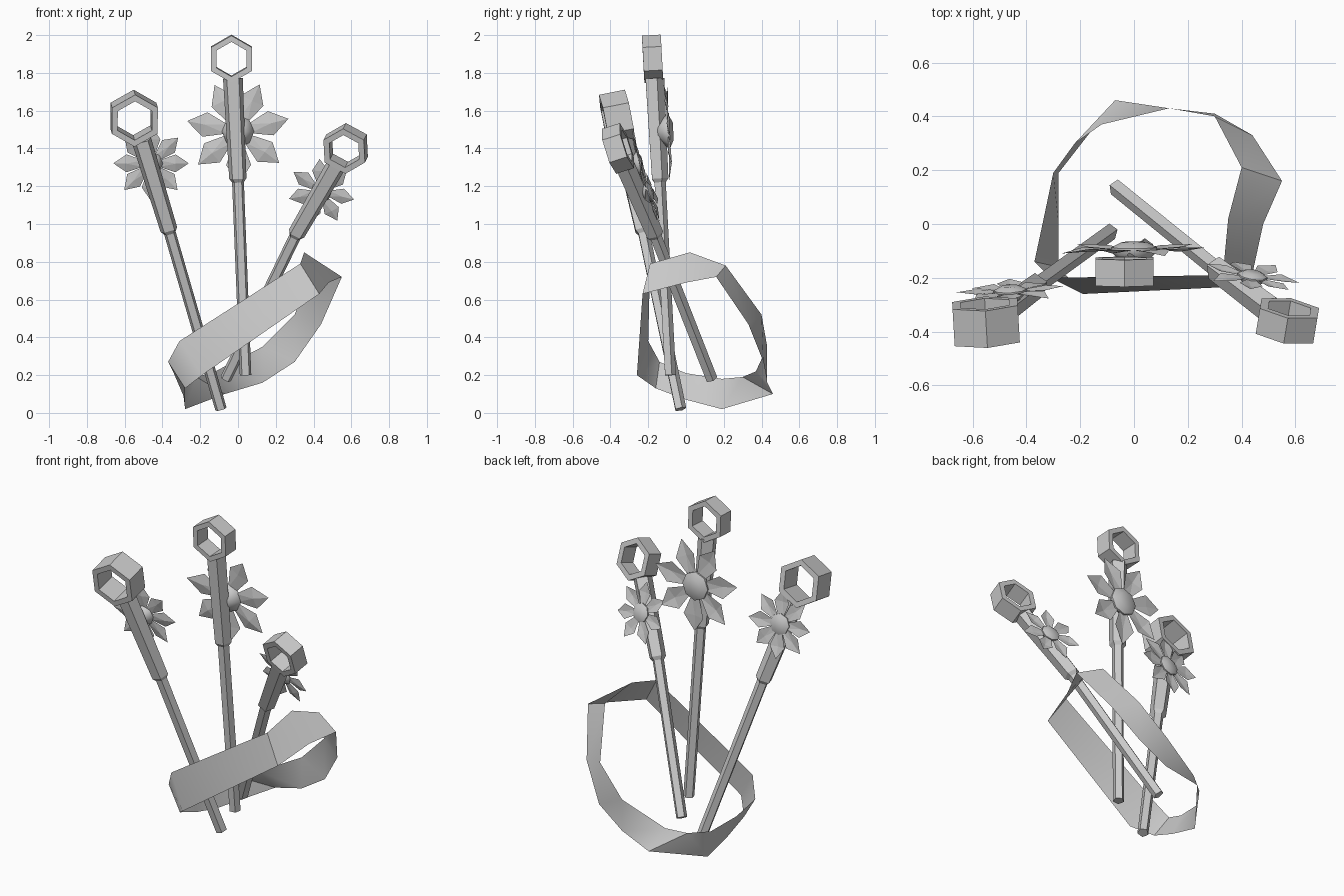
import bpy, bmesh, math
from mathutils import Vector as V

if "Cube" in bpy.data.objects:
    bpy.data.objects.remove(bpy.data.objects["Cube"])


def make(name, verts, faces, smooth=None):
    me = bpy.data.meshes.new(name)
    me.from_pydata([tuple(v) for v in verts], [], faces)
    bm = bmesh.new()
    bm.from_mesh(me)
    bmesh.ops.recalc_face_normals(bm, faces=bm.faces)
    bm.to_mesh(me)
    bm.free()
    ob = bpy.data.objects.new(name, me)
    bpy.context.collection.objects.link(ob)
    if smooth:
        bpy.ops.object.select_all(action='DESELECT')
        ob.select_set(True)
        bpy.context.view_layer.objects.active = ob
        bpy.ops.object.shade_smooth_by_angle(angle=math.radians(smooth))
    return ob


def frame(d):
    # backward-facing normal square to the stem, plus side and up directions
    d = d.normalized()
    n = V((0, 1, 0))
    n = (n - d * n.dot(d)).normalized()
    up = V((0, 0, 1))
    up = (up - n * up.dot(n)).normalized()
    return n, up.cross(n) * -1, up


def stem(name, pts, radii, sides=5):
    # straight faceted rod with a step up to a thicker upper part
    n, _, _ = frame(pts[-1] - pts[0])
    s = n.cross((pts[-1] - pts[0]).normalized())
    verts, faces = [], []
    for p, r in zip(pts, radii):
        for i in range(sides):
            a = 2 * math.pi * i / sides
            verts.append(p + r * (n * math.cos(a) + s * math.sin(a)))
    for k in range(len(pts) - 1):
        for i in range(sides):
            j = (i + 1) % sides
            faces.append((k * sides + i, k * sides + j, (k + 1) * sides + j, (k + 1) * sides + i))
    faces.append(tuple(range(sides)))
    faces.append(tuple(range(len(verts) - sides, len(verts))))
    make(name, verts, faces)


def ring(name, c, d, R, r, depth, spin, sides=6):
    # short six-sided tube
    n, s, u = frame(d)
    verts, faces = [], []
    for rad, off in ((R, -.5), (R, .5), (r, .5), (r, -.5)):
        for i in range(sides):
            a = 2 * math.pi * i / sides + spin
            verts.append(c + rad * (s * math.cos(a) + u * math.sin(a)) + n * off * depth)
    for k in range(4):
        for i in range(sides):
            j, m = (i + 1) % sides, (k + 1) % 4
            faces.append((k * sides + i, k * sides + j, m * sides + j, m * sides + i))
    make(name, verts, faces)


def flower(name, c, d, R, count, start):
    n, s, u = frame(d)
    verts, faces = [], []
    # pointed petals, folded along the middle
    for i in range(count):
        a = start + 2 * math.pi * i / count
        e = s * math.cos(a) + u * math.sin(a)
        t = u * math.cos(a) - s * math.sin(a)
        b = len(verts)
        for x, y, z in ((.22, -.09, 0), (.22, .09, 0), (.65, -.24, .03), (.65, 0, -.02),
                        (.65, .24, .03), (1, 0, .04 * (-1) ** i)):
            verts.append(c + R * (e * x + t * y + n * z))
        faces += [(b, b + 3, b + 2), (b, b + 1, b + 3), (b + 1, b + 4, b + 3),
                  (b + 2, b + 3, b + 5), (b + 3, b + 4, b + 5)]
    make(name + "_petals", verts, faces)
    # domed middle and the cup behind it
    verts, faces, k = [], [], 8
    for rad, off in ((.14, -.2), (.31, -.03), (.31, .03), (.17, .1)):
        for i in range(k):
            a = 2 * math.pi * i / k
            verts.append(c + R * (rad * (s * math.cos(a) + u * math.sin(a)) + n * off))
    for q in range(3):
        for i in range(k):
            j = (i + 1) % k
            faces.append((q * k + i, q * k + j, q * k + k + j, q * k + k + i))
    faces += [tuple(range(k)), tuple(range(3 * k, 4 * k))]
    make(name + "_middle", verts, faces, 60)


# label, bottom, step, top, ring centre, R, r, depth, flower centre, R, petals, start angle
plants = [
    ("left", (-.09, -.03, .02), (-.36, -.225, .95), (-.51, -.335, 1.44), (-.55, -.365, 1.56),
     .14, .105, .14, (-.46, -.25, 1.32), .2, 8, 0),
    ("middle", (.04, -.085, .2), (0, -.14, 1.22), (-.027, -.17, 1.77), (-.035, -.177, 1.875),
     .125, .092, .1, (0, -.095, 1.49), .275, 7, 14),
    ("right", (-.065, .135, .18), (.3, -.16, .93), (.52, -.325, 1.31), (.57, -.36, 1.4),
     .125, .09, .1, (.44, -.195, 1.17), .18, 7, 90),
]
for lab, b, m, t, rc, R, r, dep, fc, fR, cnt, st in plants:
    b, m, t, rc, fc = map(V, (b, m, t, rc, fc))
    d = (t - b).normalized()
    stem(lab + "_stem", [b, m, m + d * .02, t], [.032, .033, .048, .055])
    ring(lab + "_ring", rc, t - b, R, r, dep, math.radians(30))
    flower(lab + "_flower", fc, t - b, fR, cnt, math.radians(st))

# loose twisted band: upper and lower edge points around the loop
upper = [(.33, -.19, .79), (.35, .02, .85), (.40, .21, .78), (.30, .40, .52), (.13, .43, .35),
         (-.12, .37, .22), (-.22, .30, .19), (-.30, .19, .18), (-.34, 0, .21), (-.37, -.14, .27), (-.31, -.2, .38)]
lower = [(.43, -.23, .63), (.48, 0, .69), (.55, .16, .72), (.44, .33, .47), (.30, .41, .27),
         (.13, .43, .16), (-.07, .46, .10), (-.28, .19, .02), (-.28, 0, .07), (-.28, -.16, .13), (-.19, -.26, .2)]
k = len(upper)
band = make("band", upper + lower,
            [(i, (i + 1) % k, k + (i + 1) % k, k + i) for i in range(k)], 45)
